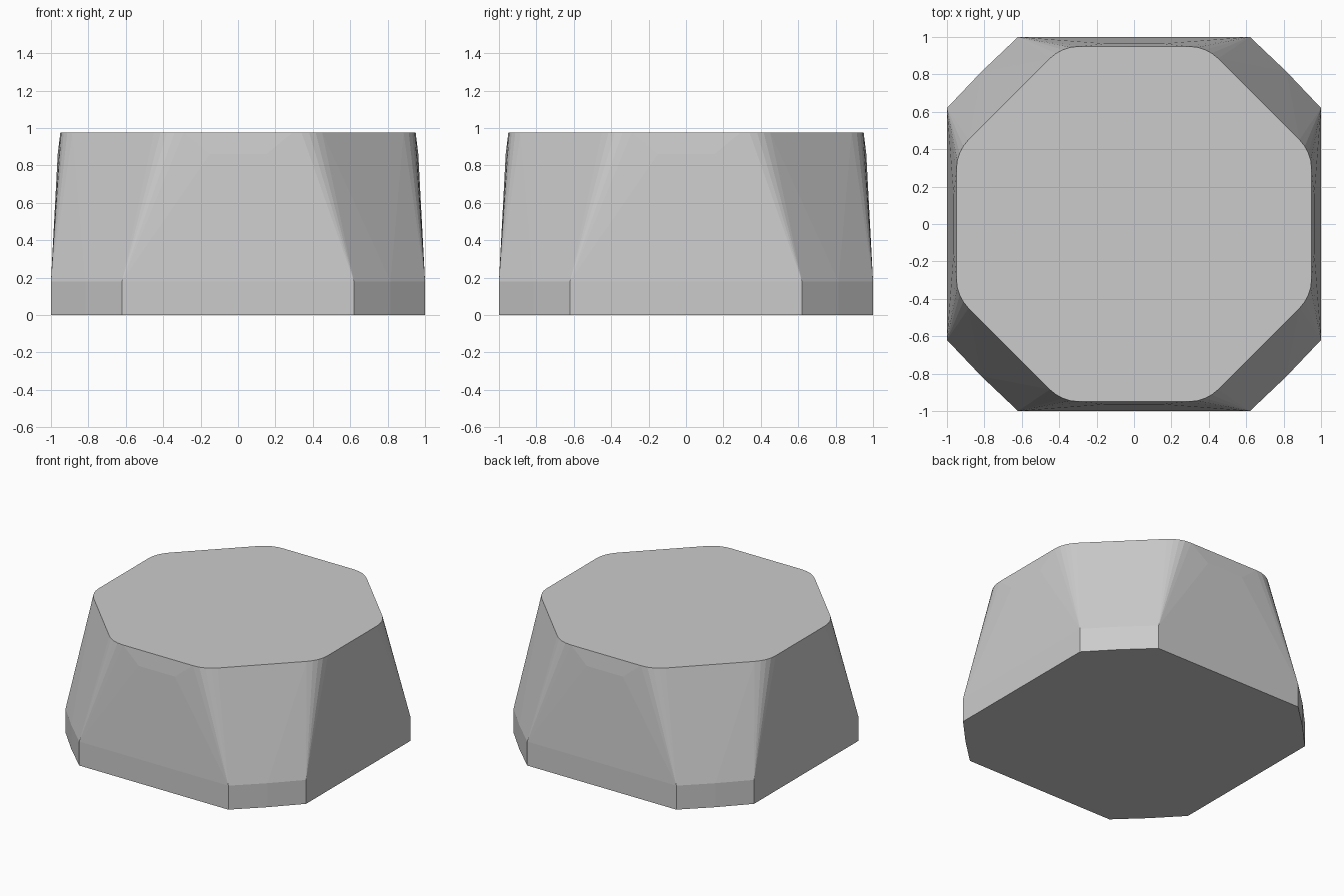
import bpy, bmesh, math

if "Cube" in bpy.data.objects:
    bpy.data.objects.remove(bpy.data.objects["Cube"])

def mirrored(points, z):
    """Repeat first-octant outline points over all eight octants."""
    out = set()
    for x, y in points:
        for a, b in ((x, y), (y, x)):
            for sx in (1, -1):
                for sy in (1, -1):
                    out.add((round(a * sx, 4), round(b * sy, 4), z))
    return out

# Base outline, upper bulge and rounded octagonal top
base = [(0.62, 1.0), (0.815, 0.815)]
bulge = [(0.15, 0.964)]
top = [(0.29, 0.95), (0.34, 0.945), (0.38, 0.932), (0.415, 0.913), (0.45, 0.885)]

points = (mirrored(base, 0.0) | mirrored(base, 0.18)
          | mirrored(bulge, 0.86) | mirrored(top, 0.975))

# Faceted body wrapped around the outlines
bm = bmesh.new()
for p in sorted(points):
    bm.verts.new(p)
res = bmesh.ops.convex_hull(bm, input=bm.verts)
unused = {g for g in res["geom_interior"] + res["geom_unused"]
          if isinstance(g, bmesh.types.BMVert)}
if unused:
    bmesh.ops.delete(bm, geom=list(unused), context='VERTS')
bmesh.ops.dissolve_limit(bm, angle_limit=math.radians(0.2),
                         verts=bm.verts, edges=bm.edges)
bmesh.ops.recalc_face_normals(bm, faces=bm.faces)

mesh = bpy.data.meshes.new("tapered_block")
bm.to_mesh(mesh)
bm.free()
block = bpy.data.objects.new("tapered_block", mesh)
bpy.context.collection.objects.link(block)
